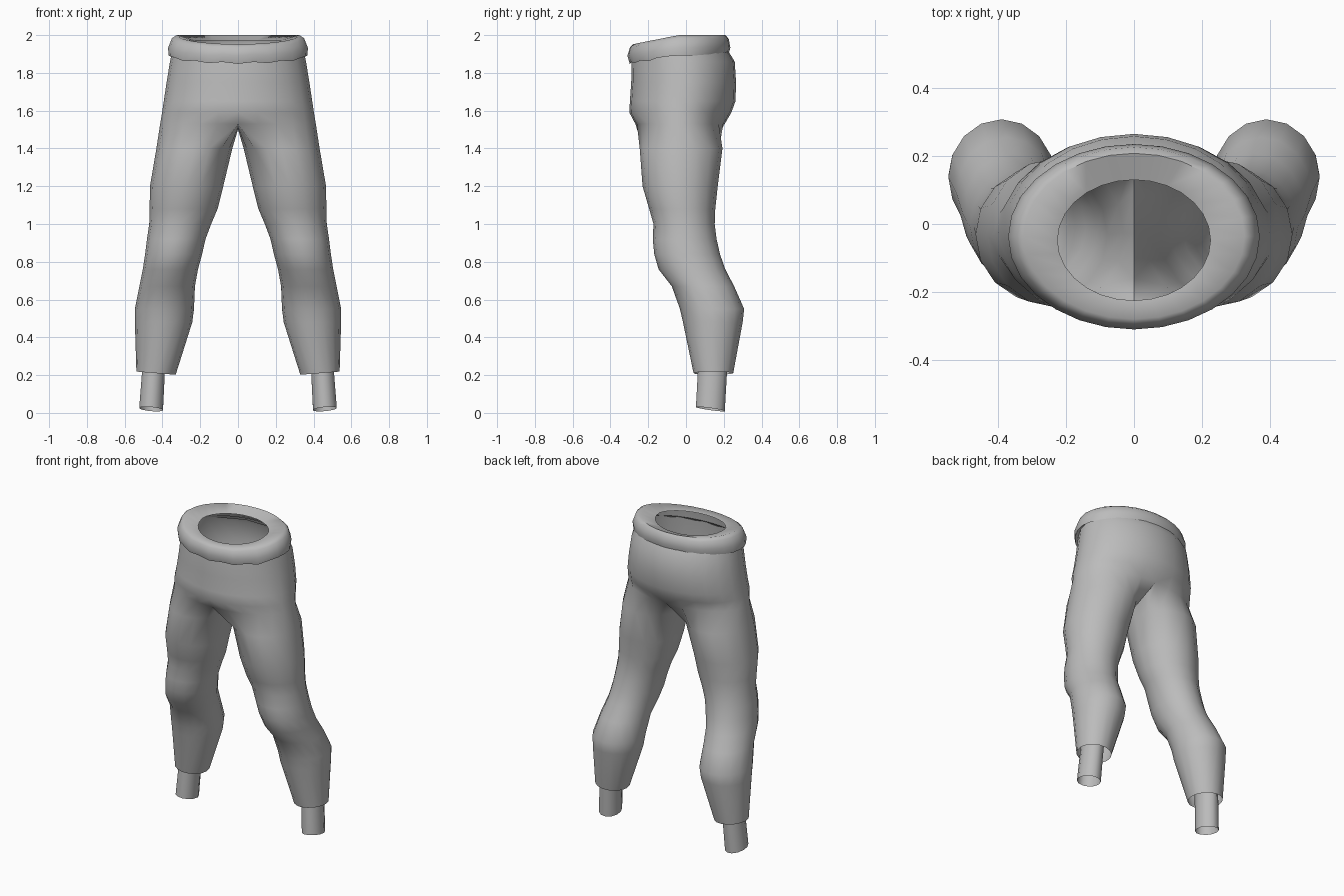
import bpy, bmesh, math

if "Cube" in bpy.data.objects:
    bpy.data.objects.remove(bpy.data.objects["Cube"])

cloth = bpy.data.materials.new("grey_cloth")
cloth.diffuse_color = (0.5, 0.5, 0.5, 1)
cloth.use_nodes = True
cloth.node_tree.nodes["Principled BSDF"].inputs["Base Color"].default_value = cloth.diffuse_color


def finish(bm, name, mirror=False, angle=60):
    """Turn a bmesh into a smooth shaded object, optionally mirrored across x."""
    bmesh.ops.recalc_face_normals(bm, faces=bm.faces[:])
    me = bpy.data.meshes.new(name)
    bm.to_mesh(me)
    bm.free()
    ob = bpy.data.objects.new(name, me)
    bpy.context.collection.objects.link(ob)
    me.materials.append(cloth)
    bpy.ops.object.select_all(action='DESELECT')
    bpy.context.view_layer.objects.active = ob
    ob.select_set(True)
    if mirror:
        mod = ob.modifiers.new("mirror", 'MIRROR')
        mod.use_clip = True
        mod.merge_threshold = 0.002
        bpy.ops.object.modifier_apply(modifier="mirror")
    bpy.ops.object.shade_smooth_by_angle(angle=math.radians(angle))
    return ob


def bridge(bm, a, b, closed=True):
    """Join two rows of vertices with quads."""
    n = len(a)
    for i in range(n if closed else n - 1):
        j = (i + 1) % n
        bm.faces.new((a[i], a[j], b[j], b[i]))


def oval(x0, x1, y0, y1, z, count, start=-135):
    """Closed oval ring of points between the given limits."""
    cx, cy, rx, ry = (x0 + x1) / 2, (y0 + y1) / 2, (x1 - x0) / 2, (y1 - y0) / 2
    pts = []
    for i in range(count):
        a = math.radians(start + 360 * i / count)
        pts.append((cx + rx * math.cos(a), cy + ry * math.sin(a), z))
    return pts


# Trousers: hip sections are half ovals that end on the centre line
OUTER = 13
HIPS = [  # z, half width, front y, back y
    (1.93, 0.345, -0.275, 0.215),
    (1.86, 0.360, -0.288, 0.258),
    (1.75, 0.378, -0.290, 0.265),
    (1.65, 0.393, -0.297, 0.262),
    (1.59, 0.402, -0.300, 0.240),
    (1.53, 0.412, -0.268, 0.205),
]
LEGS = [  # z, inner x, outer x, front y, back y
    (1.40, 0.030, 0.432, -0.245, 0.193),
    (1.20, 0.078, 0.466, -0.230, 0.168),
    (1.08, 0.108, 0.468, -0.195, 0.155),
    (1.00, 0.142, 0.470, -0.172, 0.152),
    (0.92, 0.172, 0.482, -0.176, 0.162),
    (0.84, 0.190, 0.492, -0.168, 0.180),
    (0.76, 0.212, 0.504, -0.145, 0.208),
    (0.67, 0.228, 0.522, -0.075, 0.255),
    (0.55, 0.233, 0.546, -0.032, 0.308),
    (0.48, 0.242, 0.546, -0.016, 0.300),
    (0.21, 0.330, 0.538, 0.040, 0.250),
]
bm = bmesh.new()
rows = []
for z, w, yf, yb in HIPS:
    cy, ry = (yf + yb) / 2, (yb - yf) / 2
    row = []
    for i in range(OUTER):
        t = i / (OUTER - 1)
        a = math.radians(-90 + 180 * t)
        x = 0.0 if i in (0, OUTER - 1) else w * math.cos(a)
        row.append(bm.verts.new((x, cy + ry * math.sin(a), z)))
    rows.append(row)
for a, b in zip(rows, rows[1:]):
    bridge(bm, a, b, closed=False)

# Crotch saddle along the centre line closes the last hip row into a leg ring
saddle = [bm.verts.new((0, y, z)) for y, z in ((0.10, 1.51), (-0.03, 1.50), (-0.16, 1.51))]
ring = rows[-1] + saddle
for z, x0, x1, yf, yb in LEGS:
    new = [bm.verts.new(p) for p in oval(x0, x1, yf, yb, z, 16)]
    if z < 0.3:  # hem hangs a little lower on the inside
        for v in new:
            v.co.z += 0.08 * (v.co.x - 0.43)
    bridge(bm, ring, new)
    ring = new
finish(bm, "trousers", mirror=True)

# Ankles: open tubes reaching up inside the hems
bm = bmesh.new()
ring = None
for x0, x1, yf, yb, z in ((0.375, 0.500, 0.07, 0.225, 0.36),
                          (0.385, 0.510, 0.06, 0.220, 0.22),
                          (0.395, 0.525, 0.05, 0.208, 0.02)):
    new = [bm.verts.new(p) for p in oval(x0, x1, yf, yb, z, 12)]
    if z < 0.1:
        for v in new:
            v.co.z -= 0.14 * (v.co.y - 0.13) + 0.09 * (v.co.x - 0.46) * -1
    if ring:
        bridge(bm, ring, new)
    ring = new
finish(bm, "ankles", mirror=True)

# Waistband: rolled band whose top folds inward to a smaller opening
BAND = [  # half width, front y, back y, z, front dip, wobble
    (0.340, -0.270, 0.212, 1.915, 0.04, 0),
    (0.368, -0.298, 0.222, 1.893, 0.04, 0.006),
    (0.370, -0.310, 0.235, 1.935, 0.04, 0.004),
    (0.350, -0.297, 0.226, 1.982, 0.045, 0.003),
    (0.325, -0.280, 0.208, 2.000, 0.05, 0),
    (0.225, -0.225, 0.130, 1.972, 0.035, 0),
]
bm = bmesh.new()
ring = None
for w, yf, yb, z, dip, wob in BAND:
    new = []
    for i, (x, y, zz) in enumerate(oval(-w, w, yf, yb, z, 28, start=-90)):
        drop = dip * min(1, max(0, (-0.04 - y) / 0.25))
        new.append(bm.verts.new((x, y, zz - drop + wob * math.cos(abs(x) * 40 + y * 9))))
    if ring:
        bridge(bm, ring, new)
    ring = new
finish(bm, "waistband")
